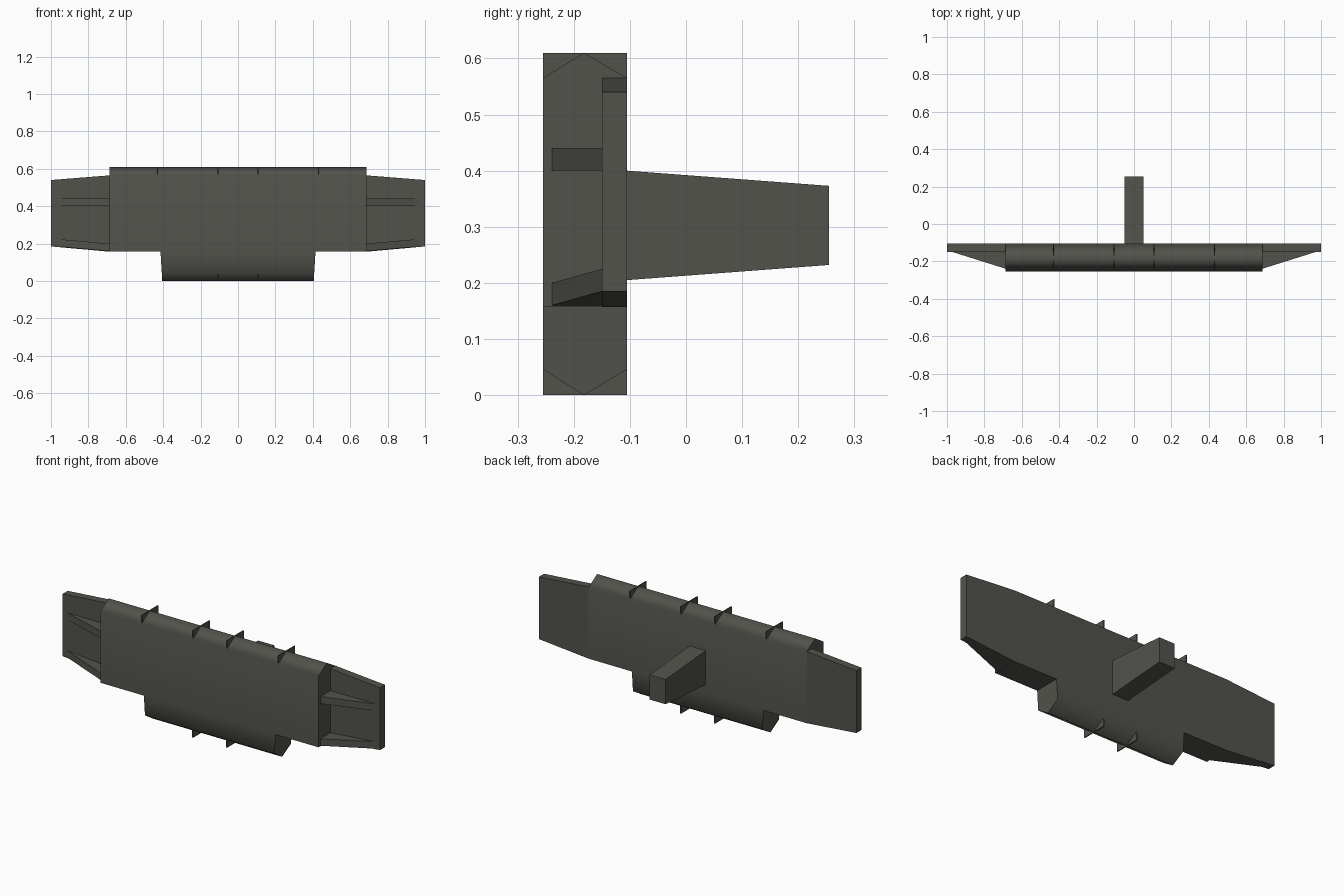
import bpy, bmesh, math

cube = bpy.data.objects.get("Cube")
if cube:
    bpy.data.objects.remove(cube, do_unlink=True)

paint = bpy.data.materials.new("dark olive grey")
paint.use_nodes = True
COLOUR = (0.085, 0.085, 0.073, 1)
paint.diffuse_color = COLOUR
shader = next(n for n in paint.node_tree.nodes if n.type == "BSDF_PRINCIPLED")
shader.inputs["Base Color"].default_value = COLOUR

FRONT, RIDGE, BACK = -0.255, -0.182, -0.105
WING_FRONT = -0.15
BOTTOM, SHOULDER, TOP = 0.157, 0.565, 0.61
CHINE = 0.046
BODY_X, TIP_X = 0.687, 1.0


def loft(name, ring_a, ring_b, smooth=False):
    """Solid between two matching closed rings of points."""
    bm = bmesh.new()
    a = [bm.verts.new(p) for p in ring_a]
    b = [bm.verts.new(p) for p in ring_b]
    bm.faces.new(a)
    bm.faces.new(b)
    for i in range(len(a)):
        j = (i + 1) % len(a)
        bm.faces.new((a[i], a[j], b[j], b[i]))
    bmesh.ops.recalc_face_normals(bm, faces=bm.faces)
    mesh = bpy.data.meshes.new(name)
    bm.to_mesh(mesh)
    bm.free()
    mesh.materials.append(paint)
    obj = bpy.data.objects.new(name, mesh)
    bpy.context.collection.objects.link(obj)
    if smooth:
        bpy.ops.object.select_all(action="DESELECT")
        obj.select_set(True)
        bpy.context.view_layer.objects.active = obj
        bpy.ops.object.shade_smooth_by_angle(angle=math.radians(62))
        weighted = obj.modifiers.new("weighted normals", "WEIGHTED_NORMAL")
        weighted.keep_sharp = True
    return obj


def section(x, yz):
    return [(x, y, z) for y, z in yz]


def rect(x, y0, y1, z0, z1):
    return section(x, [(y0, z0), (y1, z0), (y1, z1), (y0, z1)])


# Main hull with a ridged top
hull = [(FRONT, BOTTOM), (BACK, BOTTOM), (BACK, SHOULDER), (RIDGE, TOP), (FRONT, SHOULDER)]
loft("main_hull", section(-BODY_X, hull), section(BODY_X, hull), True)


# Keel below the hull, slightly narrower at its base
def keel_ring(side):
    yz = [(FRONT, BOTTOM), (FRONT, CHINE), (RIDGE, 0), (BACK, CHINE), (BACK, BOTTOM)]
    return [(side * (0.405 + 0.06 * z), y, z) for y, z in yz]


loft("keel", keel_ring(-1), keel_ring(1), True)

# Tapered rear stalk
loft("rear_stalk",
     [(x, BACK, z) for x, z in [(-0.05, 0.205), (0.05, 0.205), (0.05, 0.4), (-0.05, 0.4)]],
     [(x, 0.255, z) for x, z in [(-0.05, 0.232), (0.05, 0.232), (0.05, 0.373), (-0.05, 0.373)]])

# Wings, each with two tapering ribs
for label, side in (("left", 1), ("right", -1)):
    loft(label + "_wing",
         rect(side * BODY_X, WING_FRONT, BACK, BOTTOM, SHOULDER),
         rect(side * TIP_X, WING_FRONT, BACK, 0.185, 0.54))
    for rib, z, rise in (("upper", 0.4, 0), ("lower", 0.16, 0.025)):
        loft(f"{label}_{rib}_rib",
             rect(side * BODY_X, -0.239, WING_FRONT + 0.01, z, z + 0.04),
             rect(side * 0.97, WING_FRONT, WING_FRONT + 0.01, z + rise, z + rise + 0.04))


# Thin corner fins on the ridge and the keel
def corner_fin(name, x, y, z_edge, z_tip):
    tri = [(y, z_edge), (y, z_tip), (RIDGE, z_tip)]
    loft(name, section(x - 0.003, tri), section(x + 0.003, tri))


for i, x in enumerate((-0.43, -0.107, 0.107, 0.43)):
    for end, y in (("front", FRONT), ("back", BACK)):
        corner_fin(f"top_{end}_fin_{i + 1}", x, y, SHOULDER, TOP)
        if abs(x) < 0.2:
            corner_fin(f"bottom_{end}_fin_{i}", x, y, CHINE, 0)
